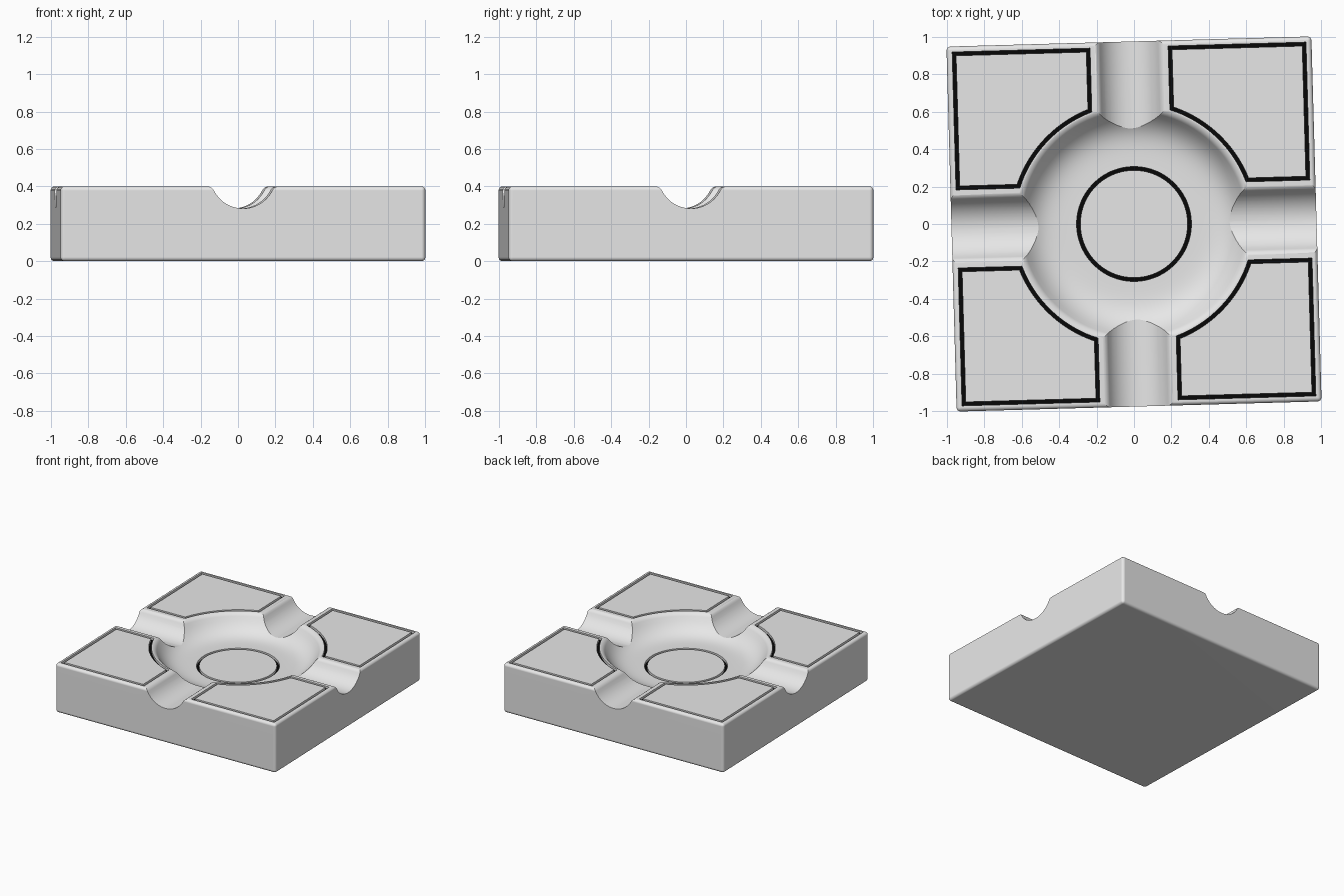
import bpy, bmesh, math
from mathutils import Matrix

if "Cube" in bpy.data.objects:
    bpy.data.objects.remove(bpy.data.objects["Cube"], do_unlink=True)

HALF, TOP, FLOOR = 0.976, 0.4, 0.25
TURN = math.radians(1.6)
LINE_WIDTH, LINE_DEPTH = 0.02, 0.02


def make_material(name, value):
    mat = bpy.data.materials.new(name)
    mat.use_nodes = True
    mat.diffuse_color = (value, value, value, 1)
    mat.node_tree.nodes["Principled BSDF"].inputs["Base Color"].default_value = mat.diffuse_color
    return mat


MATERIALS = [make_material("light_grey", 0.8), make_material("black_line", 0.002)]


def add_object(name, bm):
    bmesh.ops.recalc_face_normals(bm, faces=bm.faces)
    mesh = bpy.data.meshes.new(name)
    bm.to_mesh(mesh)
    bm.free()
    for mat in MATERIALS:
        mesh.materials.append(mat)
    obj = bpy.data.objects.new(name, mesh)
    bpy.context.collection.objects.link(obj)
    return obj


# Rounded lip that bends a wall of the given slope over onto the top
def lip(x, z, slope, steps=6):
    radius = (TOP + 0.001 - z) / (1 - math.cos(slope))
    angles = [slope * (1 - i / steps) for i in range(1, steps + 1)]
    return [(x + radius * (math.sin(slope) - math.sin(a)),
             z + radius * (math.cos(a) - math.cos(slope))) for a in angles]


# Square block with softly rounded edges
def make_block():
    bm = bmesh.new()
    bmesh.ops.create_cube(bm, size=1)
    bmesh.ops.scale(bm, vec=(2 * HALF, 2 * HALF, TOP), verts=bm.verts)
    bmesh.ops.translate(bm, vec=(0, 0, TOP / 2), verts=bm.verts)
    bmesh.ops.bevel(bm, geom=bm.edges[:], offset=0.022, segments=4,
                    profile=0.5, affect='EDGES')
    return add_object("ashtray_body", bm)


# Round bowl cutter: flat floor, curved wall, flared rim
def make_bowl_cutter():
    inner, width, rise, steps = 0.295, 0.305, 0.125, 16
    profile = [(0, FLOOR)]
    profile += [(inner + width * i / steps, FLOOR + rise * (i / steps) ** 4)
                for i in range(steps + 1)]
    profile += lip(*profile[-1], math.atan(4 * rise / width))
    profile += [(profile[-1][0], 0.6), (0, 0.6)]
    bm = bmesh.new()
    verts = [bm.verts.new((r, 0, z)) for r, z in profile]
    edges = [bm.edges.new(pair) for pair in zip(verts, verts[1:])]
    bmesh.ops.spin(bm, geom=verts + edges, cent=(0, 0, 0), axis=(0, 0, 1),
                   angle=2 * math.pi, steps=96, use_merge=True)
    bmesh.ops.remove_doubles(bm, verts=bm.verts, dist=1e-5)
    return add_object("bowl_cutter", bm)


# Rest groove cutter: round channel with flared lips
def make_groove_cutter(name, angle):
    radius, bottom, slope = 0.175, 0.282, math.radians(63)
    side = [(radius * math.sin(slope * i / 10),
             bottom + radius * (1 - math.cos(slope * i / 10))) for i in range(11)]
    side += lip(*side[-1], slope)
    side.append((side[-1][0], 0.7))
    outline = [(-x, z) for x, z in reversed(side[1:])] + side
    bm = bmesh.new()
    face = bm.faces.new([bm.verts.new((x, -1.2, z)) for x, z in outline])
    out = bmesh.ops.extrude_face_region(bm, geom=[face])
    moved = [g for g in out["geom"] if isinstance(g, bmesh.types.BMVert)]
    bmesh.ops.translate(bm, vec=(0, 2.4, 0), verts=moved)
    bmesh.ops.rotate(bm, cent=(0, 0, 0), matrix=Matrix.Rotation(angle, 3, 'Z'), verts=bm.verts)
    return add_object(name, bm)


# Outline of one raised corner: straight sides closed by an arc round the bowl
def corner_outline(inset, turn):
    outer, groove, radius = 0.946 - inset, 0.209 + inset, 0.64 + inset
    start = math.asin(groove / radius)
    points = [(outer, groove), (outer, outer), (groove, outer)]
    for i in range(25):
        a = math.pi / 2 - start - (math.pi / 2 - 2 * start) * i / 24
        points.append((radius * math.cos(a), radius * math.sin(a)))
    c, s = math.cos(turn), math.sin(turn)
    return [(x * c - y * s, x * s + y * c) for x, y in points]


def circle_outline(radius):
    return [(radius * math.cos(math.tau * i / 96), radius * math.sin(math.tau * i / 96))
            for i in range(96)]


# Closed band between two outlines, with a black underside
def add_band(bm, outside, inside, low, high):
    rings = [[bm.verts.new((x, y, z)) for x, y in pts]
             for pts, z in ((outside, low), (outside, high), (inside, high), (inside, low))]
    for k in range(4):
        a, b = rings[k], rings[(k + 1) % 4]
        for i in range(len(a)):
            j = (i + 1) % len(a)
            face = bm.faces.new((a[i], a[j], b[j], b[i]))
            face.material_index = 1 if k == 3 else 0


# Fine inlaid lines round the four corners and the bowl floor
def make_line_cutter():
    bm = bmesh.new()
    for k in range(4):
        turn = k * math.pi / 2
        add_band(bm, corner_outline(0, turn), corner_outline(LINE_WIDTH, turn),
                 TOP - LINE_DEPTH, TOP + 0.05)
    add_band(bm, circle_outline(0.307), circle_outline(0.307 - LINE_WIDTH),
             FLOOR - LINE_DEPTH, FLOOR + 0.05)
    return add_object("line_cutter", bm)


body = make_block()
cutters = [make_bowl_cutter(),
           make_groove_cutter("groove_cutter_front_back", 0),
           make_groove_cutter("groove_cutter_sides", math.pi / 2),
           make_line_cutter()]

# Carve the bowl, the four rests and the lines
bpy.ops.object.select_all(action='DESELECT')
body.select_set(True)
bpy.context.view_layer.objects.active = body
for cutter in cutters:
    cutter.hide_render = True
    mod = body.modifiers.new("carve", 'BOOLEAN')
    mod.operation = 'DIFFERENCE'
    mod.solver = 'EXACT'
    mod.object = cutter
    bpy.ops.object.modifier_apply(modifier=mod.name)
    bpy.data.objects.remove(cutter, do_unlink=True)

# Slight turn of the whole tray, then smooth shading with crisp junctions
body.data.transform(Matrix.Rotation(TURN, 4, 'Z'))
bpy.ops.object.shade_smooth_by_angle(angle=math.radians(30))
weighted = body.modifiers.new("even_shading", 'WEIGHTED_NORMAL')
weighted.keep_sharp = True
